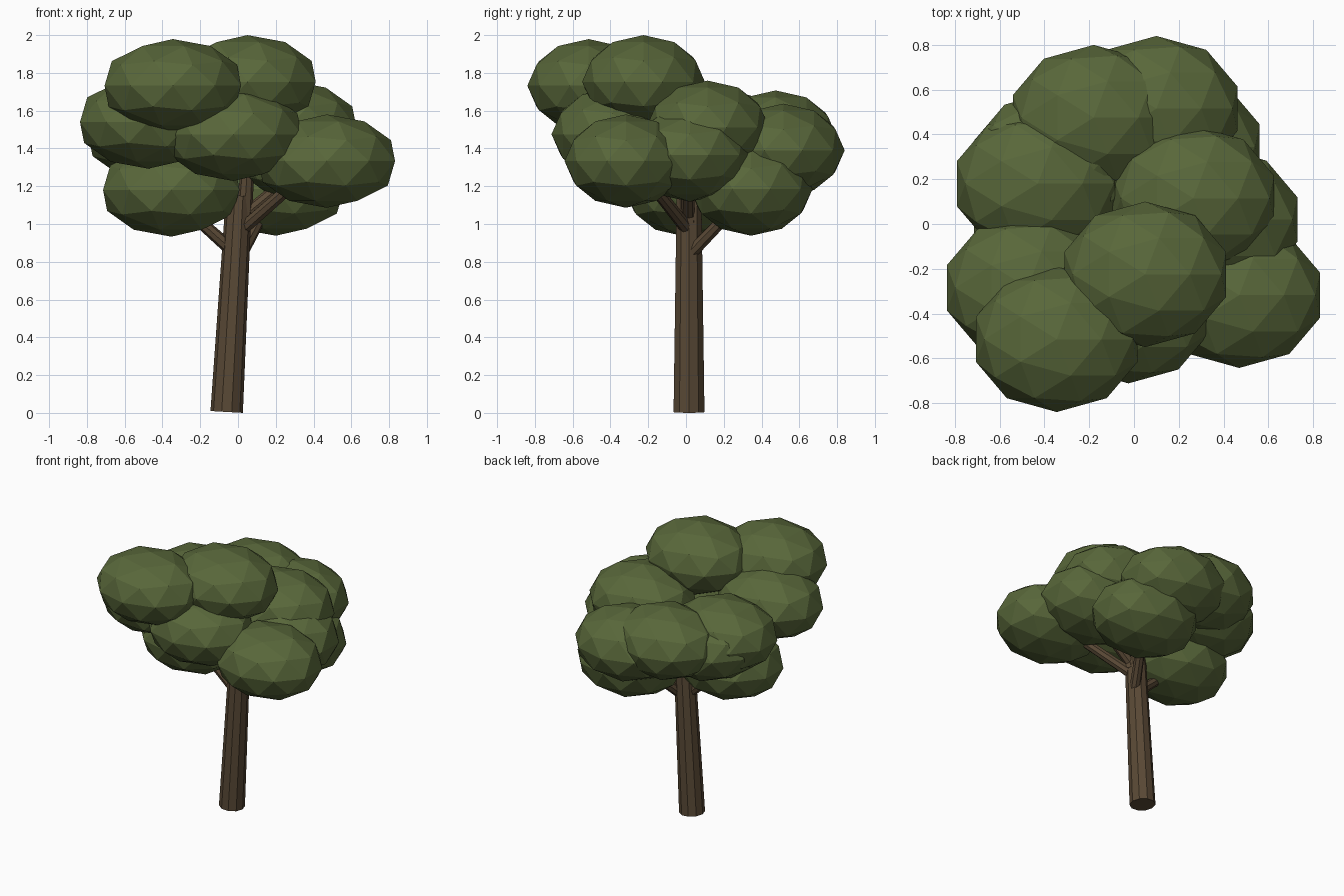
import bpy
from mathutils import Vector

cube = bpy.data.objects.get("Cube")
if cube:
    bpy.data.objects.remove(cube, do_unlink=True)


def make_material(name, rgb):
    mat = bpy.data.materials.new(name)
    mat.use_nodes = True
    colour = (*rgb, 1.0)
    mat.diffuse_color = colour
    bsdf = mat.node_tree.nodes["Principled BSDF"]
    bsdf.inputs["Base Color"].default_value = colour
    bsdf.inputs["Roughness"].default_value = 0.9
    return mat


leaf_green = make_material("leaf green", (0.098, 0.135, 0.042))
bark_brown = make_material("bark brown", (0.100, 0.066, 0.036))


def limb(name, start, end, r1, r2, sides=8):
    """Tapered cylinder between two points."""
    start, end = Vector(start), Vector(end)
    axis = end - start
    bpy.ops.mesh.primitive_cone_add(vertices=sides, radius1=r1, radius2=r2,
                                    depth=axis.length, location=(start + end) / 2)
    obj = bpy.context.object
    obj.rotation_mode = 'QUATERNION'
    obj.rotation_quaternion = axis.to_track_quat('Z', 'Y')
    obj.name = name
    obj.data.materials.append(bark_brown)
    return obj


def leaf_clump(name, centre):
    """Flattened faceted ball of leaves."""
    bpy.ops.mesh.primitive_ico_sphere_add(subdivisions=2, radius=1, location=centre)
    obj = bpy.context.object
    obj.scale = (0.38, 0.325, 0.247)
    obj.name = name
    obj.data.materials.append(leaf_green)
    return obj


# Leaning trunk with a thin leader on top
limb("trunk", (-0.06, 0.016, 0.005), (0.005, 0.016, 1.15), 0.086, 0.069, 10)
limb("leader", (0.03, 0.01, 1.0), (0.06, -0.02, 1.45), 0.045, 0.03)

# Side branches reaching into the crown
branches = {
    "front_left_branch": ((0.02, 0.01, 0.97), (0.42, -0.27, 1.32)),
    "left_branch": ((0.03, 0.01, 1.04), (0.37, 0.01, 1.32)),
    "back_left_branch": ((0.02, 0.03, 0.85), (0.17, 0.30, 1.13)),
    "right_branch": ((-0.03, 0.01, 0.86), (-0.30, 0.0, 1.10)),
}
for name, (start, end) in branches.items():
    limb(name, start, end, 0.036, 0.03)

# Crown
clumps = {
    "top_front_clump": (-0.345, -0.515, 1.732),
    "top_clump": (0.05, -0.225, 1.753),
    "front_clump": (-0.025, -0.387, 1.475),
    "front_left_clump": (0.47, -0.318, 1.333),
    "left_clump": (0.368, 0.02, 1.365),
    "upper_left_clump": (0.265, 0.115, 1.512),
    "right_clump": (-0.475, -0.285, 1.54),
    "back_right_clump": (-0.43, 0.18, 1.47),
    "inner_right_clump": (-0.355, 0.27, 1.42),
    "back_clump": (-0.18, 0.475, 1.46),
    "back_left_clump": (0.1, 0.515, 1.39),
    "low_left_clump": (0.2, 0.345, 1.185),
    "low_right_clump": (-0.353, 0.0, 1.18),
}
for name, centre in clumps.items():
    leaf_clump(name, centre)
